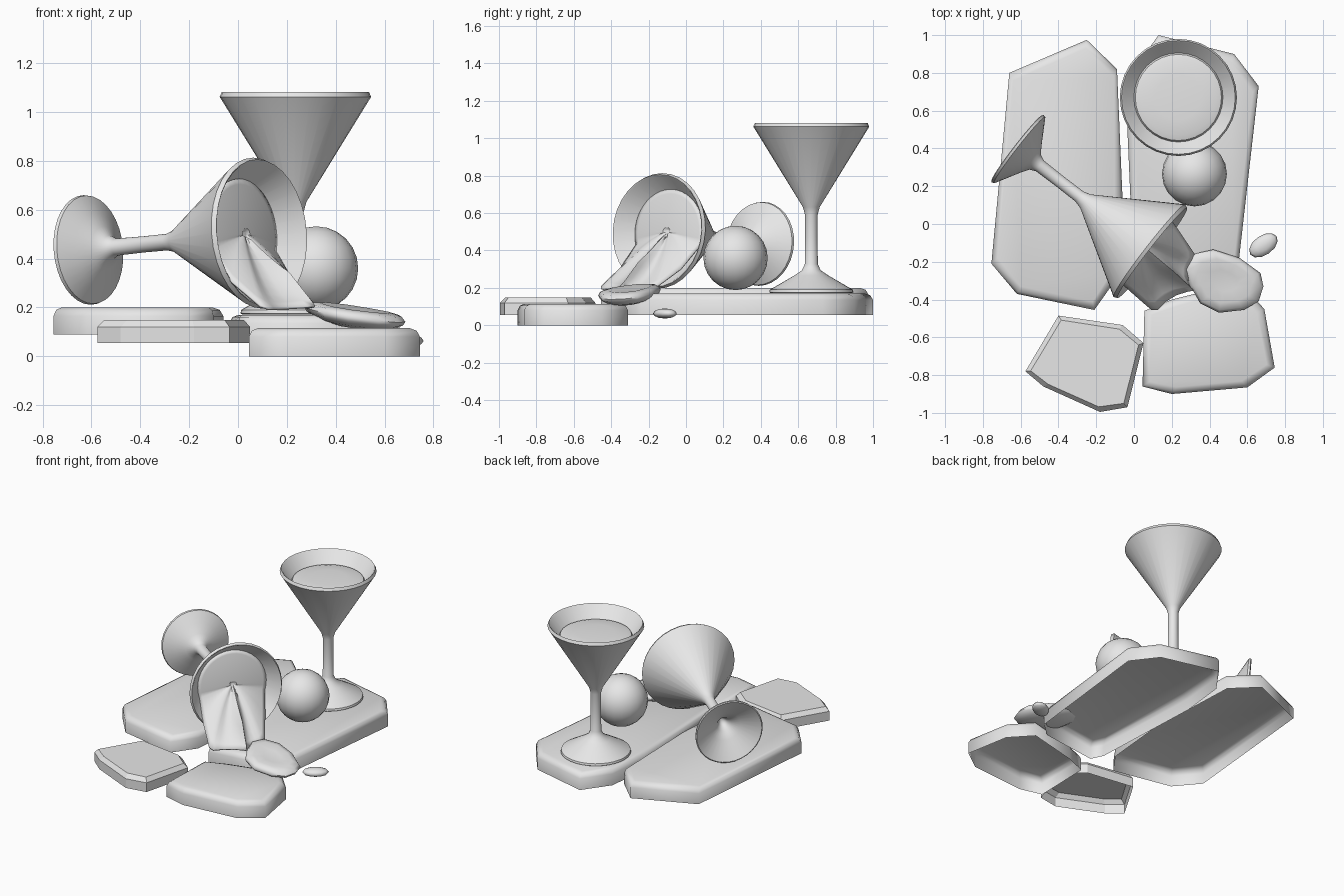
import bpy, bmesh, math
from mathutils import Vector, Matrix

if "Cube" in bpy.data.objects:
    bpy.data.objects.remove(bpy.data.objects["Cube"])

mat = bpy.data.materials.new("light_grey")
mat.diffuse_color = (0.8, 0.8, 0.8, 1)
mat.use_nodes = True
mat.node_tree.nodes["Principled BSDF"].inputs["Base Color"].default_value = mat.diffuse_color


def make(name, bm, smooth=None, recalc=True):
    if recalc:
        bmesh.ops.recalc_face_normals(bm, faces=bm.faces)
    me = bpy.data.meshes.new(name)
    bm.to_mesh(me)
    bm.free()
    me.materials.append(mat)
    ob = bpy.data.objects.new(name, me)
    bpy.context.collection.objects.link(ob)
    if smooth:
        bpy.ops.object.select_all(action='DESELECT')
        ob.select_set(True)
        bpy.context.view_layer.objects.active = ob
        bpy.ops.object.shade_smooth_by_angle(angle=math.radians(smooth))
    return ob


def bridge(bm, a, b):
    n = len(a)
    for i in range(n):
        bm.faces.new((a[i], a[(i + 1) % n], b[(i + 1) % n], b[i]))


# Paving stones: outline walls, rounded or chamfered top edge, open underneath
def slab(name, pts, z0, rings, smooth=None):
    if sum(p[0] * q[1] - q[0] * p[1] for p, q in zip(pts, pts[1:] + pts[:1])) < 0:
        pts = pts[::-1]
    c = sum((Vector(p) for p in pts), Vector((0, 0))) / len(pts)
    bm = bmesh.new()
    prev = None
    for z, inset in [(z0, 0)] + rings:
        ring = []
        for p in pts:
            d = Vector(p) - c
            q = c + d * (1 - inset / d.length)
            ring.append(bm.verts.new((q.x, q.y, z)))
        if prev:
            bridge(bm, prev, ring)
        prev = ring
    bm.faces.new(prev)
    make(name, bm, smooth, recalc=False)


slab("back_left_stone", [(-.66, .8), (-.25, .975), (-.09, .82), (-.06, .12), (-.1, -.3),
                         (-.21, -.455), (-.62, -.37), (-.755, -.21)],
     .09, [(.165, 0), (.19, .015), (.2, .045)], 80)
slab("back_right_stone", [(-.035, .5), (.0, .82), (.13, 1.0), (.53, .9), (.66, .73),
                          (.55, -.24), (.45, -.33), (.04, -.385), (-.0, -.3)],
     .055, [(.135, 0), (.16, .015), (.17, .045)], 80)
slab("front_right_stone", [(.055, -.46), (.045, -.86), (.2, -.9), (.6, -.865), (.745, -.76),
                           (.69, -.45), (.56, -.31), (.2, -.4)],
     0, [(.08, 0), (.105, .015), (.115, .045)], 80)
slab("front_left_stone", [(-.4, -.485), (-.06, -.535), (.05, -.63), (-.035, -.97),
                          (-.18, -.995), (-.48, -.86), (-.575, -.78)],
     .055, [(.12, 0), (.148, .028)])


# Lathe a profile around local z
def lathe(name, prof, matrix, n=32, smooth=35):
    bm = bmesh.new()
    prev = None
    for r, z in prof:
        if r == 0:
            ring = [bm.verts.new(matrix @ Vector((0, 0, z)))]
        else:
            ring = [bm.verts.new(matrix @ Vector((r * math.cos(math.tau * i / n),
                                                  r * math.sin(math.tau * i / n), z)))
                    for i in range(n)]
        if prev:
            if len(prev) == 1 or len(ring) == 1:
                tip, loop = (prev[0], ring) if len(prev) == 1 else (ring[0], prev)
                for i in range(n):
                    bm.faces.new((tip, loop[i], loop[(i + 1) % n]))
            else:
                bridge(bm, prev, ring)
        prev = ring
    return make(name, bm, smooth)


# Cocktail glasses with a hollow foot
GLASS = [(0, .19), (.028, .145), (.05, .11), (.1, .075), (.218, .0), (.225, .004),
         (.222, .018), (.15, .06), (.09, .095),
         (.05, .122), (.035, .155), (.033, .3), (.034, .42), (.045, .46), (.31, .89), (.301, .91),
         (.294, .905), (.02, .475), (0, .465)]
up = Matrix.Translation((.235, .67, .172))
axis = Vector((.71, -.55, .07)).normalized()
base = Vector((-.62, .402, .435))
tip = Matrix.Translation(base) @ axis.to_track_quat('Z', 'Y').to_matrix().to_4x4()
lathe("standing_glass", GLASS, up)
lathe("fallen_glass", GLASS, tip)

# Drink in the standing glass, slightly domed
lathe("standing_drink", [(0, .845), (.12, .843), (.2, .838), (.228, .83), (.236, .815),
                         (.1, .6), (0, .49)], up)

# Drink pouring out of the fallen glass: disc whose lower side is pulled over the rim
down = Vector((0, 0, -1))
u = (down - axis * down.dot(axis)).normalized()
v = axis.cross(u)
C = base + axis * .8
N, R = 40, 10
bm = bmesh.new()
center = bm.verts.new(C + axis * .02)
prev = None
for k in range(1, R + 1):
    t = k / R
    ring = []
    for i in range(N):
        a = math.tau * i / N
        s = min(1, max(0, (math.cos(a) - .3) / .35))
        w = s * s * (3 - 2 * s)
        p = C + (u * math.cos(a) + v * math.sin(a)) * .228 * t + axis * .02 * (1 - t * t)
        p += Vector((.2, -.23, -.05)) * w * t ** 1.5
        p.z += (.19 - p.z) * w * t ** 3
        # raised ridge down the middle of the stream
        a = (a + math.pi) % math.tau - math.pi
        ridge = Vector((.1, -.15, .47)).lerp(Vector((.31, -.35, .2)), t)
        p = p.lerp(ridge, math.exp(-(a / .3) ** 2) * min(1, t * 2))
        ring.append(bm.verts.new(p))
    if prev:
        bridge(bm, prev, ring)
    else:
        for i in range(N):
            bm.faces.new((center, ring[i], ring[(i + 1) % N]))
    prev = ring
ob = make("pouring_drink", bm, 60, recalc=False)
mod = ob.modifiers.new("thickness", 'SOLIDIFY')
mod.thickness = .01

# Spilled puddle resting across the two right-hand stones
EDGE = [(.27, -.24), (.31, -.16), (.42, -.135), (.56, -.18), (.67, -.26), (.685, -.33),
        (.66, -.41), (.58, -.455), (.45, -.47), (.35, -.42), (.3, -.33)]
bm = bmesh.new()
mid = Vector((.48, -.3))
height = lambda x, y: .195 - .13 * (x - .35) + .08 * (y + .3)
prev = None
for f, dz in [(.45, -.058), (.75, -.045), (.95, -.025), (1, -.008), (.92, .012), (.7, .02), (.35, .012)]:
    ring = []
    for e in EDGE:
        q = mid + (Vector(e) - mid) * f
        ring.append(bm.verts.new((q.x, q.y, height(q.x, q.y) + dz)))
    if prev:
        bridge(bm, prev, ring)
    else:
        bm.faces.new(ring)
    prev = ring
bm.faces.new(prev)
make("puddle", bm, 60)


# Round fruit and loose droplet
def ball(name, loc, size, turn=0, seg=16, rings=10):
    bm = bmesh.new()
    m = (Matrix.Translation(loc) @ Matrix.Rotation(turn, 4, 'Z')
         @ Matrix.Diagonal((*size, 1)))
    bmesh.ops.create_uvsphere(bm, u_segments=seg, v_segments=rings, radius=1, matrix=m)
    return make(name, bm, 80)


ball("round_fruit", (.32, .265, .36), (.172, .172, .172), seg=20, rings=12)
ball("droplet", (.685, -.113, .063), (.085, .052, .027), math.radians(35), 12, 6)
